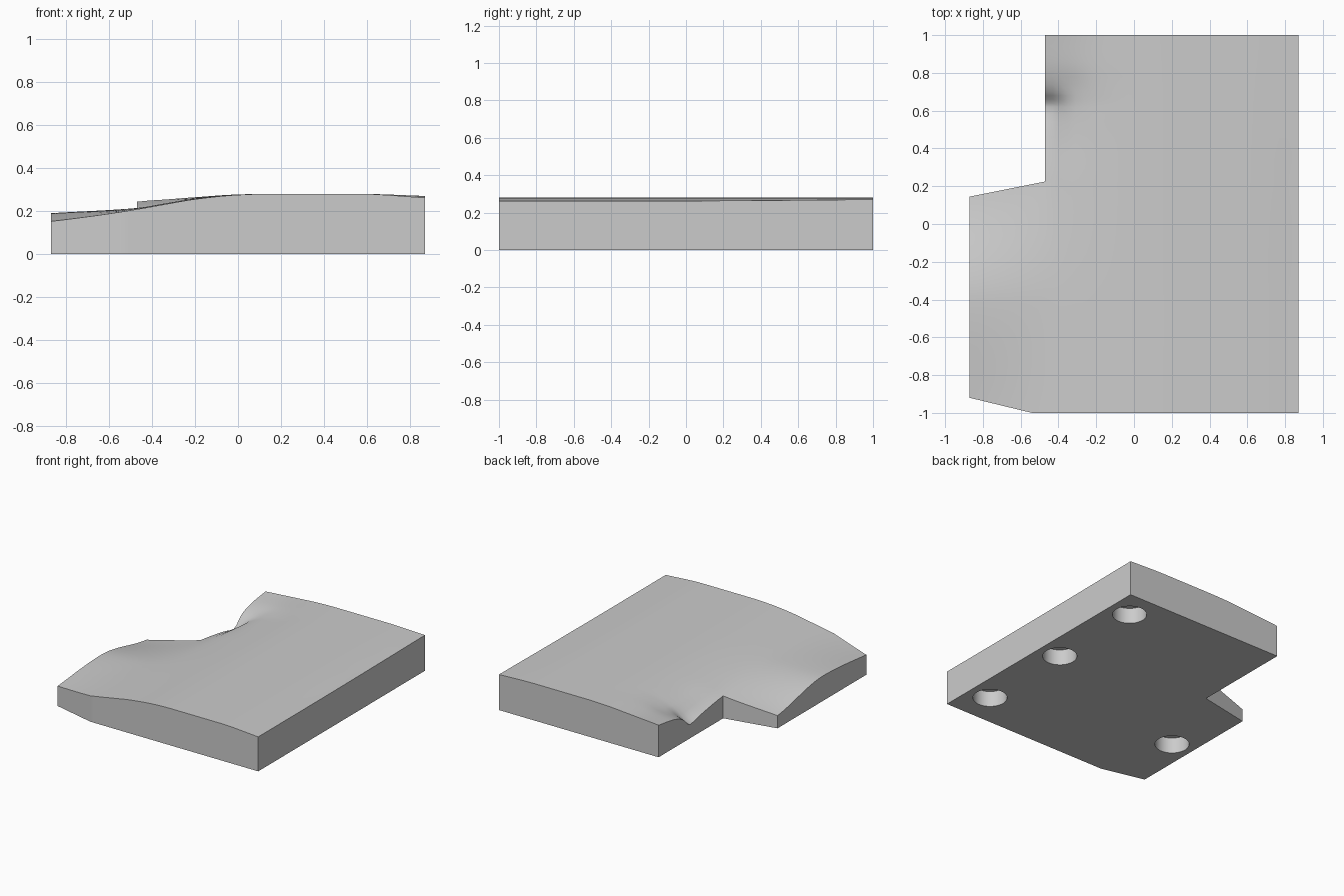
import bpy, bmesh
from mathutils import Vector

if "Cube" in bpy.data.objects:
    bpy.data.objects.remove(bpy.data.objects["Cube"])


def interp(xs, vs, x):
    """Monotone cubic interpolation through stations."""
    n = len(xs)
    x = min(max(x, xs[0]), xs[-1])
    d = [(vs[i + 1] - vs[i]) / (xs[i + 1] - xs[i]) for i in range(n - 1)]
    m = [d[0]] + [2 * a * b / (a + b) if a * b > 0 else 0 for a, b in zip(d, d[1:])] + [d[-1]]
    i = max(k for k in range(n - 1) if xs[k] <= x)
    h = xs[i + 1] - xs[i]
    t = (x - xs[i]) / h
    return (vs[i] * (1 + 2 * t) * (1 - t) ** 2 + m[i] * h * t * (1 - t) ** 2
            + vs[i + 1] * t * t * (3 - 2 * t) + m[i + 1] * h * t * t * (t - 1))


# Drop of the upper surface below its 0.28 crown: (y stations, drops) per x station
YS = [-1, -0.4, 0.225, 0.5, 0.62, 0.72, 0.83, 1]
DROPS = {
    -0.87: [0.135, 0.09, 0.188, 0.188, 0.188, 0.188, 0.188, 0.188],
    -0.47: [0.072, 0.066, 0.11, 0.15, 0.175, 0.098, 0.062, 0.037],
    -0.33: [0.047, 0.043, 0.058, 0.075, 0.08, 0.067, 0.043, 0.026],
    -0.2: [0.025, 0.023, 0.030, 0.033, 0.033, 0.028, 0.021, 0.016],
    0.0: [0.005, 0.005, 0.005, 0.005, 0.005, 0.005, 0.004, 0.003],
    0.15: [0.0] * 8,
    0.55: [0.0] * 8,
    0.87: [0.018, 0.018, 0.016, 0.014, 0.013, 0.012, 0.011, 0.010],
}


def top_z(x, y):
    return 0.28 - interp(list(DROPS), [interp(YS, v, y) for v in DROPS.values()], x)


grey = bpy.data.materials.new("plain grey")
grey.diffuse_color = (0.6, 0.6, 0.6, 1)
grey.use_nodes = True
grey.node_tree.nodes["Principled BSDF"].inputs["Base Color"].default_value = grey.diffuse_color

# Plate: outline cut into a grid, extruded, top bent to the curved surface
outline = [(-0.47, 1), (-0.47, 0.225), (-0.87, 0.145), (-0.87, -0.92),
           (-0.54, -1), (0.87, -1), (0.87, 1)]
bm = bmesh.new()
bm.faces.new([bm.verts.new((x, y, 0)) for x, y in outline])


def slice_at(co, normal):
    bmesh.ops.bisect_plane(bm, geom=bm.verts[:] + bm.edges[:] + bm.faces[:], dist=1e-5,
                           plane_co=co, plane_no=normal)


for i in range(1, 44):
    slice_at(Vector((-0.87 + i * 0.04, 0, 0)), Vector((1, 0, 0)))
for i in range(1, 50):
    slice_at(Vector((0, -1 + i * 0.04 + 0.02, 0)), Vector((0, 1, 0)))
for y in (0.62, 0.64, 0.68):
    slice_at(Vector((0, y, 0)), Vector((0, 1, 0)))
res = bmesh.ops.extrude_face_region(bm, geom=bm.faces[:], use_keep_orig=True)
for v in (g for g in res["geom"] if isinstance(g, bmesh.types.BMVert)):
    v.co.z = top_z(v.co.x, v.co.y)
bmesh.ops.recalc_face_normals(bm, faces=bm.faces[:])
# Simplify the flat underside to one face
under = [f for f in bm.faces if all(abs(v.co.z) < 1e-6 for v in f.verts)]
bmesh.ops.dissolve_faces(bm, faces=under)
mesh = bpy.data.meshes.new("curved_plate")
bm.to_mesh(mesh)
bm.free()
plate = bpy.data.objects.new("curved_plate", mesh)
bpy.context.collection.objects.link(plate)
mesh.materials.append(grey)

# Blind round sockets in the underside
for x, y in [(0.695, 0.78), (0.695, 0.02), (0.695, -0.74), (-0.70, -0.42)]:
    bpy.ops.mesh.primitive_cylinder_add(vertices=48, radius=0.12, depth=0.24, location=(x, y, 0))
    cutter = bpy.context.object
    cutter.name = "socket_cutter"
    cutter.hide_render = True
    cutter.data.materials.append(grey)
    mod = plate.modifiers.new("socket", 'BOOLEAN')
    mod.operation, mod.solver, mod.object = 'DIFFERENCE', 'EXACT', cutter
    bpy.context.view_layer.objects.active = plate
    bpy.ops.object.modifier_apply(modifier=mod.name)
    bpy.data.objects.remove(cutter)

bpy.ops.object.select_all(action='DESELECT')
plate.select_set(True)
bpy.context.view_layer.objects.active = plate
bpy.ops.object.shade_smooth_by_angle(angle=0.6)
